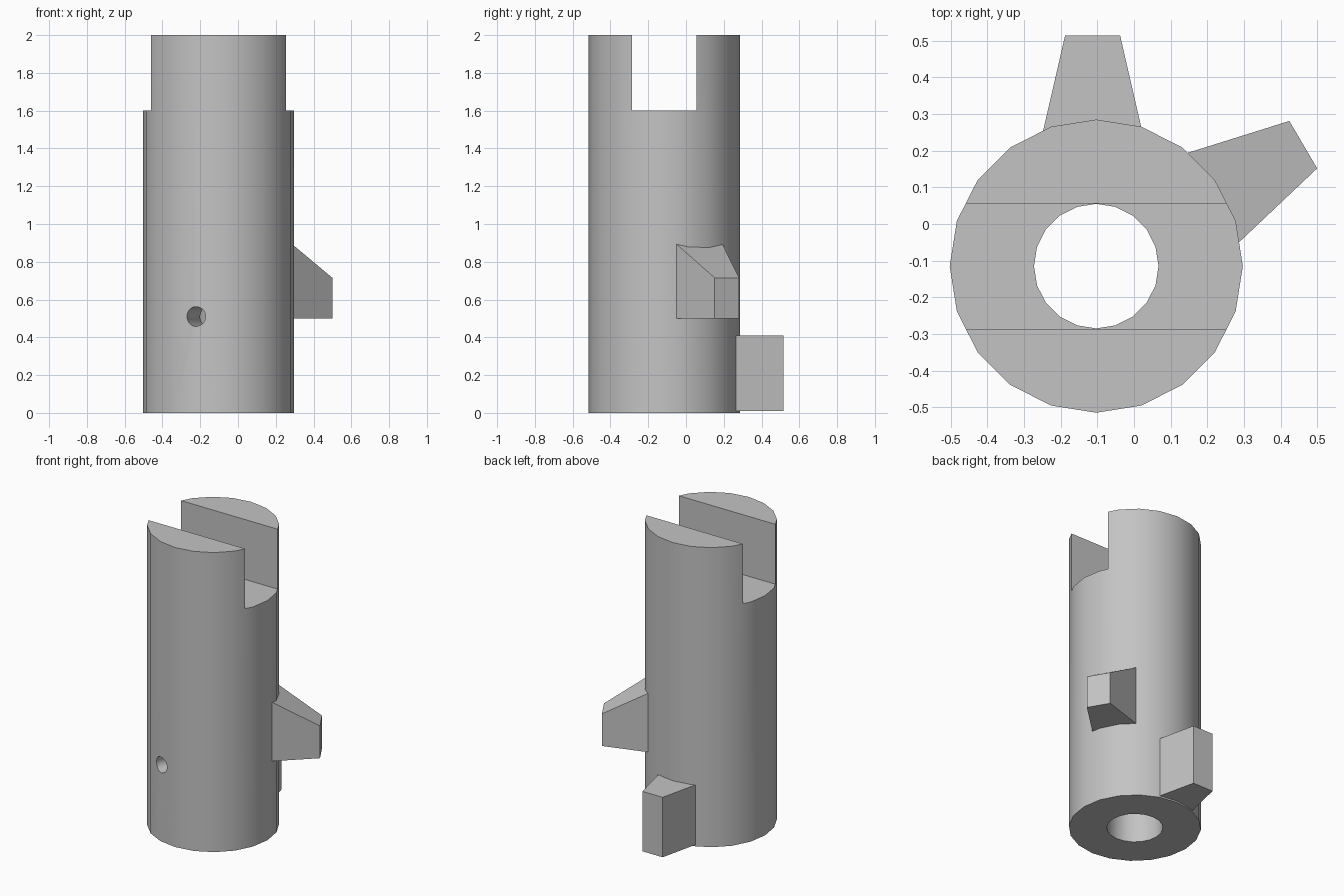
import bpy
import math
from mathutils import Matrix, Vector

cube = bpy.data.objects.get("Cube")
if cube:
    bpy.data.objects.remove(cube, do_unlink=True)

CENTRE = Vector((-0.103, -0.115, 0))   # axis of the barrel
RADIUS, BORE, HEIGHT, SIDES = 0.4, 0.17, 2.0, 20

grey = bpy.data.materials.new("plain grey")
grey.use_nodes = True
grey.diffuse_color = (0.55, 0.55, 0.55, 1)
grey.node_tree.nodes["Principled BSDF"].inputs["Base Color"].default_value = grey.diffuse_color


def cylinder(name, radius, depth, location, rotation=(0, 0, 0)):
    bpy.ops.mesh.primitive_cylinder_add(vertices=SIDES, radius=radius, depth=depth,
                                        location=location, rotation=rotation)
    obj = bpy.context.object
    obj.name = name
    # put a corner on the x axis
    obj.data.materials.append(grey)
    return obj


def cut(target, cutter):
    cutter.hide_render = True
    mod = target.modifiers.new("cut", 'BOOLEAN')
    mod.operation, mod.solver, mod.object = 'DIFFERENCE', 'EXACT', cutter
    bpy.context.view_layer.objects.active = target
    bpy.ops.object.modifier_apply(modifier=mod.name)
    bpy.data.objects.remove(cutter, do_unlink=True)


def lug(name, angle, shift, inner, outer, z_bottom, z_inner, z_outer):
    """Tapered block pointing outwards; inner and outer are (distance, half width)."""
    verts = []
    for (dist, half), top in ((inner, z_inner), (outer, z_outer)):
        verts += [(dist, shift - half, z_bottom), (dist, shift + half, z_bottom),
                  (dist, shift + half, top), (dist, shift - half, top)]
    faces = [(0, 3, 2, 1), (4, 5, 6, 7)]
    faces += [(i, (i + 1) % 4, (i + 1) % 4 + 4, i + 4) for i in range(4)]
    mesh = bpy.data.meshes.new(name)
    mesh.from_pydata(verts, [], faces)
    mesh.transform(Matrix.Translation(CENTRE) @ Matrix.Rotation(math.radians(angle), 4, 'Z'))
    mesh.materials.append(grey)
    mesh.update()
    obj = bpy.data.objects.new(name, mesh)
    bpy.context.collection.objects.link(obj)
    return obj


# Barrel with a through bore
middle = CENTRE + Vector((0, 0, HEIGHT / 2))
barrel = cylinder("slotted_barrel", RADIUS, HEIGHT, middle)
cut(barrel, cylinder("bore_cutter", BORE, HEIGHT + 1, middle))

# Slot across the top, as wide as the bore
bpy.ops.mesh.primitive_cube_add(size=1, location=CENTRE + Vector((0, 0, 2.1)))
slot = bpy.context.object
slot.scale = (2, BORE * 2 + 0.002, 1)
bpy.context.view_layer.update()
cut(barrel, slot)

# Small radial pin hole through the front wall
aim = math.radians(252.5)
spot = CENTRE + Vector((math.cos(aim), math.sin(aim), 0)) * 0.33 + Vector((0, 0, 0.51))
cut(barrel, cylinder("pin_hole_cutter", 0.052, 0.4, spot, (0, math.pi / 2, aim)))

bpy.ops.object.select_all(action='DESELECT')
barrel.select_set(True)
bpy.context.view_layer.objects.active = barrel
bpy.ops.object.shade_smooth_by_angle(angle=math.radians(30))

# Rear lug and the sloped side lug, both rooted inside the wall
lug("rear_lug", 90, 0.01, (0.3, 0.151), (0.63, 0.075), 0.01, 0.41, 0.41)
lug("side_lug", 30.4, 0, (0.3, 0.157), (0.655, 0.075), 0.5, 0.936, 0.715)
